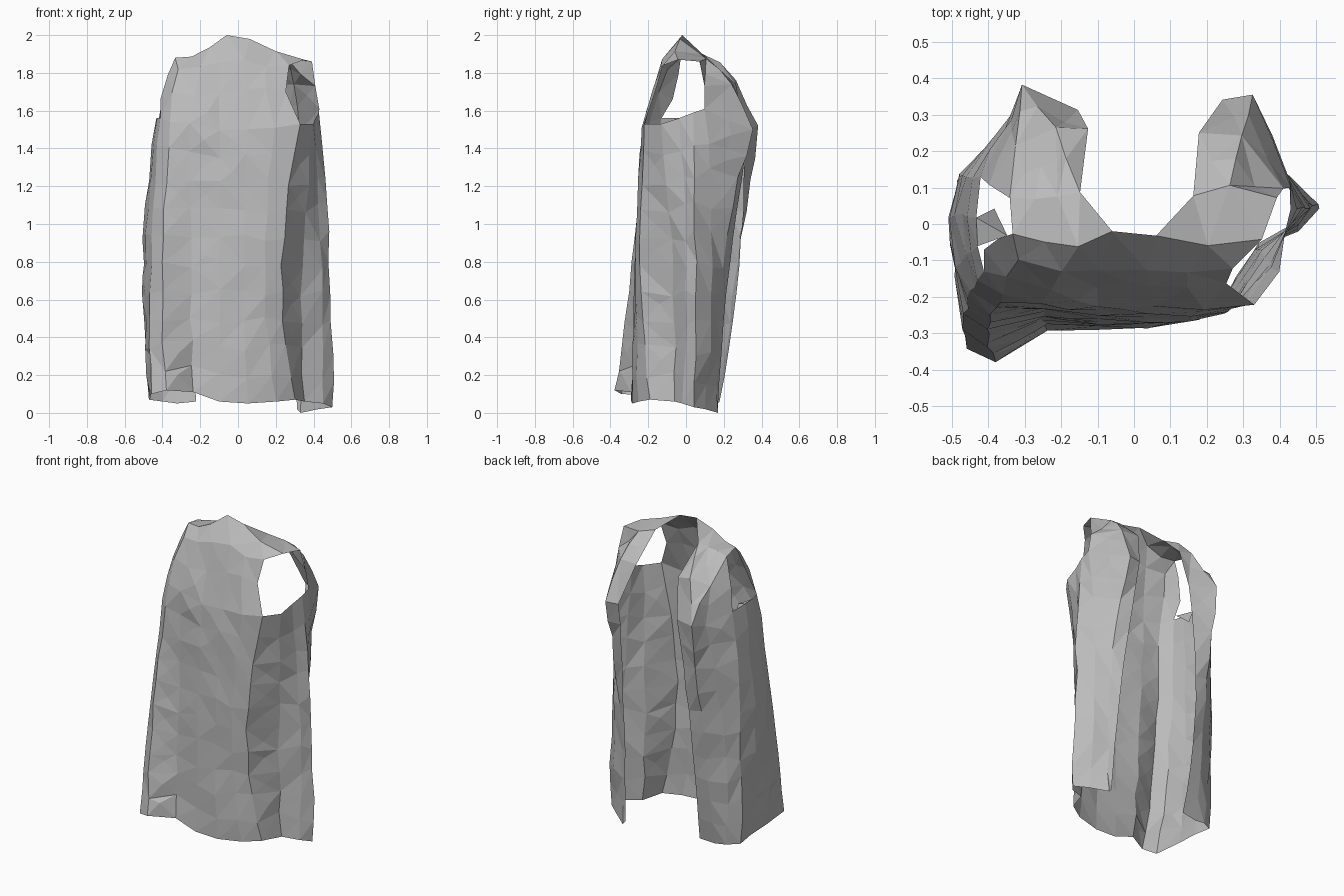
import bpy, bmesh, random
from mathutils import Vector

random.seed(4)
cube = bpy.data.objects.get("Cube")
if cube:
    bpy.data.objects.remove(cube, do_unlink=True)


def make_material(name, colour):
    material = bpy.data.materials.new(name)
    material.use_nodes = True
    material.diffuse_color = colour
    material.node_tree.nodes["Principled BSDF"].inputs["Base Color"].default_value = colour
    return material


def add_patch(bm, rows):
    """Skin a grid of points; rows run upward, columns run around the body."""
    grid = [[bm.verts.new(point) for point in row] for row in rows]
    for low, high in zip(grid, grid[1:]):
        for i in range(len(low) - 1):
            bm.faces.new((low[i], low[i + 1], high[i + 1], high[i]))


def points(*triples):
    return [Vector(t) for t in triples]


# Horizontal outlines of the cloth, from one open edge around to the other
hem = points(
    (-.22, .18, .06), (-.32, .17, .05), (-.4, .16, .06), (-.47, .12, .07),
    (-.46, 0, .08), (-.47, -.15, .09), (-.46, -.34, .1), (-.38, -.38, .12),
    (-.24, -.29, .11), (-.1, -.29, .06), (.05, -.28, .05), (.2, -.25, .06),
    (.3, -.19, .07), (.35, -.06, .06), (.45, -.02, .05), (.5, .04, .03),
    (.43, .1, .02), (.33, .17, 0), (.31, .17, .02))
waist = [Vector((x, y, .78)) for x, y in (
    (-.23, .28), (-.32, .27), (-.41, .2), (-.48, .13),
    (-.505, .02), (-.49, -.12), (-.46, -.23), (-.4, -.29),
    (-.25, -.25), (-.1, -.27), (.03, -.27), (.14, -.265),
    (.235, -.24), (.34, -.07), (.44, 0), (.485, .05),
    (.41, .14), (.34, .2), (.28, .23))]
chest = points(
    (-.155, .31, 1.5), (-.3, .385, 1.51), (-.335, .29, 1.5), (-.42, .13, 1.55),
    (-.43, .02, 1.56), (-.43, -.06, 1.56), (-.41, -.13, 1.56), (-.36, -.2, 1.54),
    (-.25, -.22, 1.53), (-.1, -.23, 1.52), (.05, -.23, 1.52), (.2, -.23, 1.52),
    (.33, -.22, 1.53), (.4, -.13, 1.53), (.41, -.04, 1.56), (.43, .04, 1.59),
    (.43, .1, 1.61), (.33, .355, 1.52), (.24, .34, 1.5))

# Upper panel and the shoulder ridge
yoke_low = points(
    (-.41, -.07, 1.66), (-.35, -.15, 1.68), (-.22, -.18, 1.7), (-.1, -.18, 1.7),
    (.04, -.18, 1.7), (.15, -.18, 1.7), (.25, -.16, 1.7))
yoke_high = points(
    (-.37, -.04, 1.79), (-.31, -.1, 1.81), (-.2, -.13, 1.83), (-.1, -.12, 1.86),
    (.04, -.12, 1.86), (.15, -.13, 1.84), (.27, -.12, 1.84))
ridge = points(
    (-.33, -.03, 1.88), (-.25, -.05, 1.89), (-.15, -.06, 1.92), (-.06, -.02, 2),
    (.06, -.03, 1.98), (.2, -.06, 1.91), (.35, -.04, 1.87))

# Shoulder straps, between the chest outline and the ridge
right_strap = [
    points((-.125, .26, 1.74), (-.22, .26, 1.77), (-.33, .22, 1.74), (-.4, .11, 1.69)),
    points((-.15, .09, 1.9), (-.21, .08, 1.9), (-.28, .07, 1.89), (-.34, .07, 1.86))]
left_strap = [
    points((.41, .1, 1.73), (.3, .25, 1.75), (.18, .25, 1.74)),
    points((.39, .07, 1.86), (.26, .1, 1.88), (.16, .08, 1.9))]

# Loose cloth folded into the right armhole
fold = points((-.35, -.03, 1.52), (-.38, .04, 1.46))


def body_row(t):
    """Blend hem, waist and chest with a smooth quadratic."""
    a, b, c = 2 * (t - .5) * (t - 1), 4 * t * (1 - t), 2 * t * (t - .5)
    return [p * a + q * b + r * c for p, q, r in zip(hem, waist, chest)]


bm = bmesh.new()
steps = 10
add_patch(bm, [body_row(i / steps) for i in range(steps + 1)])
add_patch(bm, [chest[6:13], yoke_low, yoke_high, ridge])
add_patch(bm, [chest[:4], *right_strap, ridge[3::-1]])
add_patch(bm, [chest[16:], *left_strap, ridge[:3:-1]])
add_patch(bm, [fold, chest[5:3:-1]])
bmesh.ops.remove_doubles(bm, verts=bm.verts, dist=.001)

# Crumple the cloth into irregular flat facets
bmesh.ops.triangulate(bm, faces=bm.faces[:])
long_edges = [e for e in bm.edges if e.calc_length() > .2 and not e.is_boundary]
bmesh.ops.subdivide_edges(bm, edges=long_edges, cuts=1)
bmesh.ops.triangulate(bm, faces=bm.faces[:])
for vert in bm.verts:
    amount = .003 if vert.is_boundary else .008
    lift = 0 if vert.is_boundary else .025
    vert.co += Vector((random.uniform(-amount, amount),
                       random.uniform(-amount, amount),
                       random.uniform(-lift, lift)))

mesh = bpy.data.meshes.new("vest")
bm.to_mesh(mesh)
bm.free()
mesh.materials.append(make_material("grey cloth", (.5, .5, .5, 1)))
vest = bpy.data.objects.new("vest", mesh)
bpy.context.collection.objects.link(vest)
